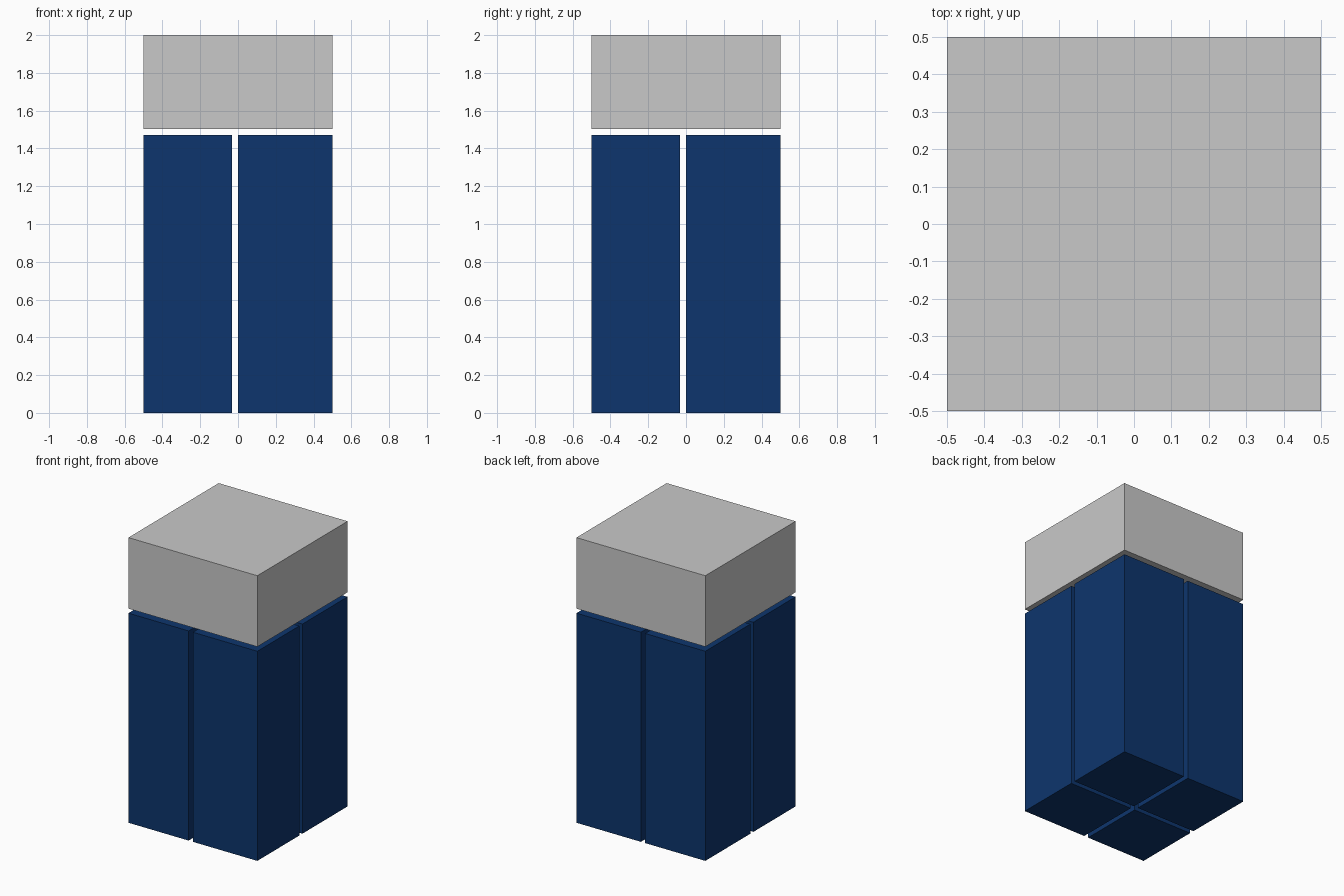
import bpy

if "Cube" in bpy.data.objects:
    bpy.data.objects.remove(bpy.data.objects["Cube"])


def material(name, rgb):
    m = bpy.data.materials.new(name)
    m.diffuse_color = (*rgb, 1.0)
    m.use_nodes = True
    m.node_tree.nodes["Principled BSDF"].inputs["Base Color"].default_value = m.diffuse_color
    return m


def box(name, lo, hi, mat):
    """Axis-aligned box between two corners."""
    centre = [(a + b) / 2 for a, b in zip(lo, hi)]
    bpy.ops.mesh.primitive_cube_add(size=1, location=centre)
    ob = bpy.context.object
    ob.name = name
    ob.scale = [b - a for a, b in zip(lo, hi)]
    bpy.ops.object.transform_apply(location=False, rotation=False, scale=True)
    ob.data.materials.append(mat)
    return ob


grey = material("light grey", (0.584, 0.584, 0.584))
blue = material("dark blue", (0.004, 0.0356, 0.153))

# Four columns, separated by a narrow off-centre gap
spans = {"left": (-0.5, -0.033), "right": (0.0, 0.5)}
depths = {"front": (-0.5, -0.033), "back": (0.0, 0.5)}
for side, (x0, x1) in spans.items():
    for end, (y0, y1) in depths.items():
        box(f"{end}_{side}_column", (x0, y0, 0), (x1, y1, 1.47), blue)

# Cap block floating just above the columns
box("top_block", (-0.5, -0.5, 1.502), (0.5, 0.5, 2.0), grey)
